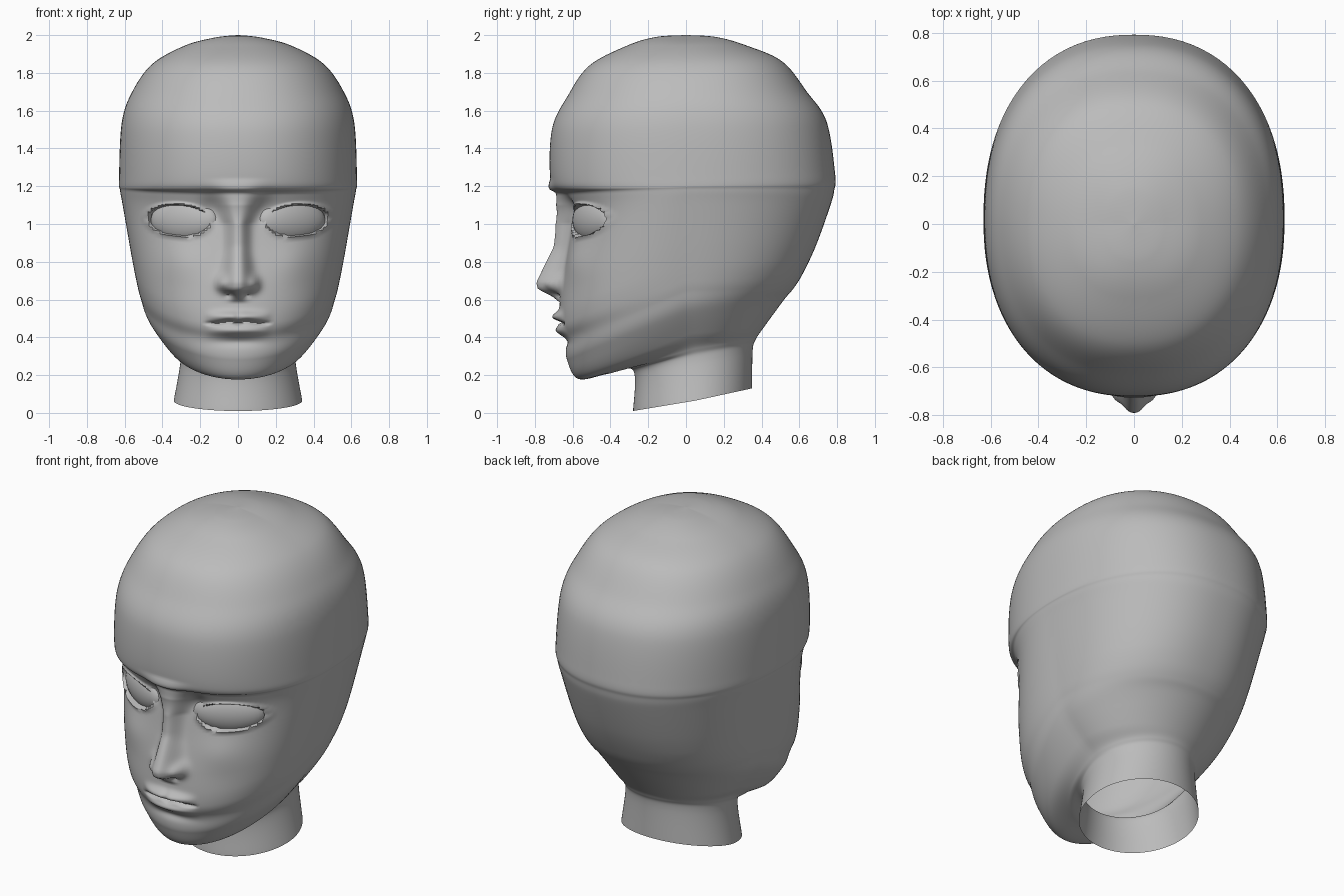
import bpy, bmesh, math
from mathutils import Matrix, Vector

if "Cube" in bpy.data.objects:
    bpy.data.objects.remove(bpy.data.objects["Cube"])

clay = bpy.data.materials.new("grey clay")
clay.diffuse_color = (0.5, 0.5, 0.5, 1)
clay.use_nodes = True
clay.node_tree.nodes["Principled BSDF"].inputs["Base Color"].default_value = clay.diffuse_color

# Control rings, neck to crown: front y, z | side x, y, z | back y, z
RINGS = [
    (-.28, .01, .34, .05, .065, .35, .13),
    (-.28, .225, .305, .05, .27, .353, .33),
    (-.42, .205, .32, .04, .34, .37, .39),
    (-.57, .18, .39, .02, .42, .41, .45),
    (-.63, .28, .485, 0, .55, .52, .60),
    (-.64, .38, .52, 0, .65, .57, .66),
    (-.67, .47, .54, 0, .73, .62, .74),
    (-.66, .67, .57, 0, .88, .69, .89),
    (-.61, 1.0, .61, 0, 1.10, .765, 1.10),
    (-.645, 1.15, .625, .01, 1.18, .785, 1.18),
    (-.715, 1.22, .63, .02, 1.24, .79, 1.26),
    (-.71, 1.5, .615, .02, 1.54, .745, 1.54),
    (-.625, 1.68, .555, .02, 1.71, .64, 1.70),
    (-.51, 1.84, .45, .02, 1.85, .51, 1.86),
    (-.31, 1.945, .28, 0, 1.945, .32, 1.945),
    (-.16, 1.99, .13, 0, 1.985, .16, 1.99),
    (-.005, 2.0, .005, 0, 2.0, .005, 2.0),
]
CHIN, SUB, HALF = 3, 22, 72


def lerp(table, z):
    """Linear interpolation of (z, value) pairs."""
    if z <= table[0][0]:
        return table[0][1]
    for (a, va), (b, vb) in zip(table, table[1:]):
        if z <= b:
            return va + (vb - va) * (z - a) / (b - a)
    return table[-1][1]


def bump(v, centre, radius):
    return math.exp(-((v - centre) / radius) ** 2)


def step(t):
    t = max(0, min(1, t))
    return t * t * (3 - 2 * t)


# Nose height and half width by z
NOSE_H = [(.585, 0), (.615, .04), (.655, .122), (.69, .135), (.73, .122),
          (.88, .075), (1.0, .08), (1.1, .065), (1.24, 0)]
NOSE_W = [(.60, .05), (.66, .07), (.72, .07), (.85, .055), (1.0, .055), (1.2, .13)]


def relief(x, z):
    """Outward height of the facial features at one spot."""
    x = abs(x)
    # nose ridge, wings and nostrils
    h = lerp(NOSE_H, z) * math.exp(-(x / lerp(NOSE_W, z)) ** 2.6)
    h += .05 * bump(x, .085, .03) * bump(z, .685, .038)
    h -= .03 * bump(x, .045, .02) * bump(z, .625, .014)
    # lips, mouth line and the hollow beneath
    m = max(0, 1 - (x / .175) ** 2)
    h += m * (.04 * bump(z, .51, .026) * (1 - .25 * bump(x, 0, .02)) + .026 * bump(z, .435, .026))
    h -= .03 * m ** .5 * bump(z, .474 + .01 * bump(x, .05, .04), .009)
    h -= .012 * bump(x, 0, .12) * bump(z, .375, .025)
    # eye opening with raised lids
    zc = 1.02 + .06 * (x - .315)
    d = 1 - ((x - .315) / .158) ** 2 - ((z - zc) / .082) ** 2
    h += .014 * bump(d, -.12, .22) - .055 * step(d * 4 + .3)
    # inner eye hollow and cheek
    h -= .025 * bump(x, .14, .06) * bump(z, 1.08, .07)
    h += .015 * bump(x, .3, .12) * bump(z, .80, .10)
    return h


def spline(i, t):
    """Smooth blend of the control rings."""
    last = len(RINGS) - 1
    p = [RINGS[max(0, min(last, k))] for k in (i - 1, i, i + 1, i + 2)]
    return [b + .5 * t * (c - a + t * (2 * a - 5 * b + 4 * c - d + t * (3 * (b - c) + d - a)))
            for a, b, c, d in zip(*p)]


def make_object(name, bm, smooth=50):
    mesh = bpy.data.meshes.new(name)
    bm.to_mesh(mesh)
    bm.free()
    ob = bpy.data.objects.new(name, mesh)
    bpy.context.collection.objects.link(ob)
    mesh.materials.append(clay)
    bpy.ops.object.select_all(action='DESELECT')
    ob.select_set(True)
    bpy.context.view_layer.objects.active = ob
    bpy.ops.object.shade_smooth_by_angle(angle=math.radians(smooth))
    return ob


# Head and neck: one skin lofted from tilted rings, open at the neck
bm = bmesh.new()
half = [math.pi * (k / HALF) ** 1.5 for k in range(HALF + 1)]
angles = half + [-a for a in half[-2:0:-1]]
loops = []
for r in range((len(RINGS) - 1) * SUB + 1):
    i = min(r // SUB, len(RINGS) - 2)
    yf, zf, xs, ys, zs, yb, zb = spline(i, r / SUB - i)
    n = 2 + .25 * step((zs - .5) / .3)
    loop = []
    for a in angles:
        s, c = math.sin(a), math.cos(a)
        k = (abs(s) ** n + abs(c) ** n) ** (-1 / n)
        s, c = s * k, c * k
        ye, ze = (yf, zf) if c > 0 else (yb, zb)
        x, y, z = xs * s, ys + (ye - ys) * abs(c), zs + (ze - zs) * abs(c)
        if r >= CHIN * SUB and c > 0:
            y -= relief(x, z) * step(c * 3)
        loop.append(bm.verts.new((x, y, z)))
    loops.append(loop)
for lo, hi in zip(loops, loops[1:]):
    for j in range(len(lo)):
        k = (j + 1) % len(lo)
        bm.faces.new((lo[j], lo[k], hi[k], hi[j]))
bm.faces.new(loops[-1])
bmesh.ops.recalc_face_normals(bm, faces=bm.faces)
make_object("head", bm)

# Eyeballs: flattened balls turned outward behind the lids
for side, name in ((1, "left_eye"), (-1, "right_eye")):
    bm = bmesh.new()
    place = (Matrix.Translation(Vector((side * .283, -.487, 1.02)))
             @ Matrix.Rotation(side * math.radians(29), 4, 'Z')
             @ Matrix.Diagonal((.20, .07, .115, 1)))
    bmesh.ops.create_uvsphere(bm, u_segments=32, v_segments=20, radius=1, matrix=place)
    make_object(name, bm)
